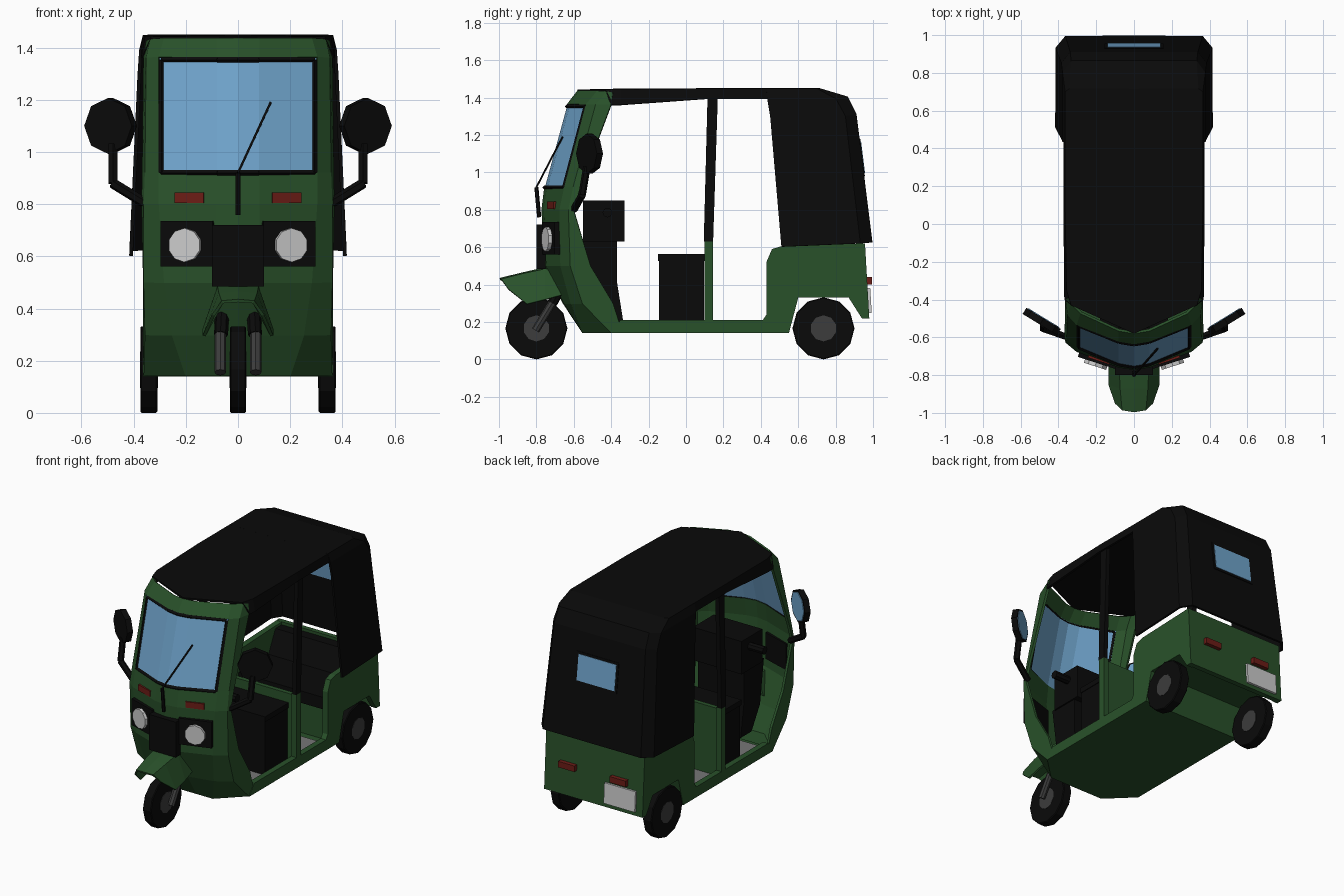
import bpy, bmesh, math
from mathutils import Vector, Matrix

if "Cube" in bpy.data.objects:
    bpy.data.objects.remove(bpy.data.objects["Cube"])


def material(name, rgb):
    m = bpy.data.materials.new(name)
    m.diffuse_color = (*rgb, 1)
    m.use_nodes = True
    m.node_tree.nodes["Principled BSDF"].inputs["Base Color"].default_value = m.diffuse_color
    return m


GREEN = material("green paint", (0.022, 0.083, 0.023))
BLACK = material("black", (0.003, 0.003, 0.003))
GLASS = material("glass", (0.16, 0.37, 0.60))
RED = material("red lens", (0.15, 0.012, 0.008))
LAMP = material("lamp", (0.55, 0.55, 0.55))
STEEL = material("steel", (0.045, 0.045, 0.045))
MAT_GREY = material("floor grey", (0.18, 0.18, 0.18))


def finish(name, bm, mat, mirror=False, thick=0):
    bmesh.ops.recalc_face_normals(bm, faces=bm.faces)
    me = bpy.data.meshes.new(name)
    bm.to_mesh(me)
    bm.free()
    me.materials.append(mat)
    ob = bpy.data.objects.new(name, me)
    bpy.context.collection.objects.link(ob)
    if mirror:
        ob.modifiers.new("mirror", 'MIRROR')
    if thick:
        s = ob.modifiers.new("thickness", 'SOLIDIFY')
        s.thickness, s.offset = thick, 0
    return ob


def loft(name, rows, mat, thick, skip=(), cap=None):
    """Half skin through rows of points, mirrored; cap = (row, centre point)."""
    bm = bmesh.new()
    vs = [[bm.verts.new(p) for p in r] for r in rows]
    for i in range(len(rows) - 1):
        for j in range(len(rows[0]) - 1):
            if (i, j) not in skip:
                bm.faces.new((vs[i][j], vs[i + 1][j], vs[i + 1][j + 1], vs[i][j + 1]))
    if cap:
        bm.faces.new(vs[cap[0]] + [bm.verts.new(cap[1])])
    return finish(name, bm, mat, True, thick)


def prism(name, yz, x0, x1, mat, mirror=False):
    bm = bmesh.new()
    f = bm.faces.new([bm.verts.new((x0, y, z)) for y, z in yz])
    ext = bmesh.ops.extrude_face_region(bm, geom=[f])["geom"]
    bmesh.ops.translate(bm, vec=(x1 - x0, 0, 0),
                        verts=[v for v in ext if isinstance(v, bmesh.types.BMVert)])
    return finish(name, bm, mat, mirror)


def box(name, c, size, mat, rz=0, rx=0, mirror=False):
    bm = bmesh.new()
    m = (Matrix.Translation(c) @ Matrix.Rotation(rz, 4, 'Z') @ Matrix.Rotation(rx, 4, 'X')
         @ Matrix.Diagonal((*size, 1)))
    bmesh.ops.create_cube(bm, size=1, matrix=m)
    return finish(name, bm, mat, mirror)


def rod(name, pts, r, mat, sides=6, mirror=False):
    """Straight cylinders through a list of points."""
    bm = bmesh.new()
    for a, b in zip(pts, pts[1:]):
        a, b = Vector(a), Vector(b)
        m = Matrix.Translation((a + b) / 2) @ (b - a).to_track_quat('Z', 'Y').to_matrix().to_4x4()
        bmesh.ops.create_cone(bm, cap_ends=True, segments=sides, radius1=r, radius2=r,
                              depth=(b - a).length, matrix=m)
    return finish(name, bm, mat, mirror)


def wheel(name, x, y, w, mirror):
    t = rod(name + "_tyre", [(x - w / 2, y, .166), (x + w / 2, y, .166)], .166, BLACK, 12, mirror)
    b = t.modifiers.new("bevel", 'BEVEL')
    b.width, b.segments, b.limit_method, b.angle_limit = .005, 1, 'ANGLE', math.radians(60)
    rod(name + "_hub", [(x - w / 2 - .002, y, .166), (x + w / 2 + .002, y, .166)], .07, STEEL, 10, mirror)


def blunt(row):
    """Soften the centre crease of a vee-shaped row with one extra point."""
    (_, y, z), rest = row[0], row[1:]
    return [(0, y, z), (.08, y + .13 * (rest[0][1] - y), z)] + rest


# Front shell with windscreen opening
loft("front_shell", [blunt(r) for r in (
    [(0, -.575, 1.432), (.28, -.47, 1.432), (.33, -.42, 1.43), (.345, -.39, 1.425)],
    [(0, -.63, 1.36), (.30, -.53, 1.36), (.345, -.48, 1.36), (.355, -.40, 1.36)],
    [(0, -.75, .92), (.30, -.645, .92), (.35, -.60, .92), (.36, -.565, .92)],
    [(0, -.765, .80), (.30, -.67, .80), (.355, -.625, .80), (.362, -.60, .80)],
    [(0, -.75, .50), (.28, -.665, .50), (.355, -.615, .50), (.356, -.51, .50)],
    [(0, -.65, .30), (.25, -.61, .30), (.35, -.55, .30), (.356, -.39, .30)],
    [(0, -.55, .148), (.20, -.55, .148), (.356, -.40, .148), (.356, -.34, .148)],
)], GREEN, .016, skip={(1, 0), (1, 1)}, cap=(6, (0, -.34, .148)))

# Windscreen, rubber frame and wiper
top = blunt([(0, -.63, 1.36), (.30, -.53, 1.36)])
low = blunt([(0, -.75, .92), (.30, -.645, .92)])
loft("windscreen", [top, low], GLASS, .008)
inset = [(x * .975, y - .006, z - .007) for x, y, z in top] + \
        [(x * .975, y - .006, z - .001) for x, y, z in reversed(low)]
rod("windscreen_frame", inset, .012, BLACK, 4, True)
rod("wiper_post", [(0, -.785, .76), (0, -.80, .92)], .011, BLACK)
rod("wiper_arm", [(0, -.80, .92), (.125, -.66, 1.19)], .006, BLACK, 4)

# Lamp panel, headlights and indicators follow the vee of the nose
V = math.radians(18)
n = Vector((math.sin(V), -math.cos(V), 0))
box("lamp_panel", (.19, -.712, .648), (.21, .05, .175), BLACK, V, mirror=True)
box("nose_grille", (0, -.775, .602), (.20, .05, .236), BLACK)
c = Vector((.197, -.725, .643))
rod("headlight", [c, c + n * .03], .065, LAMP, 10, True)
box("indicator", (.185, -.717, .825), (.118, .018, .04), RED, V, mirror=True)

# Side mirrors
rod("mirror_stalk", [(.35, -.60, .80), (.48, -.555, .88), (.48, -.53, 1.03)], .02, BLACK, 6, True)
c, d = Vector((.488, -.515, 1.10)), Vector((-.52, .85, 0)).normalized()
rod("mirror_housing", [c - d * .02, c + d * .018], .107, BLACK, 8, True)
rod("mirror_glass", [c + d * .016, c + d * .022], .096, GLASS, 8, True)

# Front wheel, fork and mudguard
wheel("front_wheel", 0, -.80, .062, False)
rod("fork_leg", [(.068, -.805, .155), (.068, -.71, .31)], .022, STEEL, 8, True)
rod("fork_top", [(.065, -.715, .30), (.06, -.66, .40)], .027, BLACK, 8, True)
loft("front_mudguard", [
    [(0, -.995, .43), (.06, -.985, .425), (.095, -.95, .375)],
    [(0, -.87, .46), (.07, -.87, .455), (.13, -.85, .295)],
    [(0, -.75, .488), (.075, -.75, .48), (.13, -.75, .32)],
    [(0, -.64, .475), (.075, -.64, .47), (.12, -.64, .35)],
], GREEN, .012)

# Lower body: side panels with sills and wheel arches, floor, tail
prism("side_panel", [(-.40, .14), (.55, .14), (.60, .33), (.87, .33), (.94, .22), (.98, .22), (.957, .62),
                     (.51, .605), (.46, .59), (.43, .52), (.43, .24), (.41, .21), (-.35, .21)],
      .325, .364, GREEN, True)
prism("floor_pan", [(-.40, .14), (.55, .14), (.60, .33), (.95, .33), (.95, .35), (.58, .35),
                    (.53, .16), (-.40, .16)], -.35, .35, GREEN)
prism("tail_panel", [(.98, .22), (.957, .62), (.925, .62), (.945, .22)], -.364, .364, GREEN)
box("floor_mat", (0, .04, .165), (.65, .80, .01), MAT_GREY)

# Door pillars and the partition behind the driver
prism("pillar_lower", [(.10, .20), (.145, .20), (.145, .63), (.10, .63)], .325, .364, GREEN, True)
prism("pillar_upper", [(.095, .63), (.145, .63), (.17, 1.40), (.115, 1.40)], .335, .364, BLACK, True)
box("partition", (0, .122, .39), (.66, .03, .46), GREEN)

# Rear wheels
wheel("rear_wheel", .342, .735, .065, True)

# Fabric roof and rear canopy
loft("roof", [
    [(0, -.58, 1.436), (.33, -.43, 1.436), (.362, -.40, 1.36)],
    [(0, -.35, 1.441), (.352, -.35, 1.438), (.364, -.35, 1.36)],
    [(0, .10, 1.443), (.36, .10, 1.443), (.366, .10, 1.392)],
    [(0, .45, 1.443), (.36, .45, 1.443), (.367, .45, 1.392)],
], BLACK, .014)
loft("rear_canopy", [
    [(.360, .43, 1.443), (.360, .70, 1.443), (.34, .715, 1.443), (0, .715, 1.443)],
    [(.372, .435, 1.39), (.372, .80, 1.39), (.33, .86, 1.40), (0, .86, 1.40)],
    [(.378, .45, 1.30), (.378, .85, 1.30), (.335, .905, 1.31), (0, .905, 1.31)],
    [(.41, .51, .602), (.41, .93, .62), (.36, .99, .625), (0, .99, .625)],
], BLACK, .014, cap=(0, (0, .43, 1.443)))
tilt = math.atan2(.085, .68)
box("rear_window_frame", (0, .934, 1.08), (.31, .020, .20), BLACK, rx=tilt)
box("rear_window", (0, .934, 1.08), (.28, .026, .17), GLASS, rx=tilt)

# Tail lights and plate
box("tail_light", (.19, .980, .42), (.12, .03, .04), RED, mirror=True)
box("number_plate", (-.20, .981, .315), (.23, .016, .135), LAMP, rx=.06)

# Dashboard, steering column and handlebar
box("dashboard", (0, -.44, .74), (.36, .22, .22), BLACK)
prism("steering_column", [(-.58, .64), (-.37, .64), (-.37, .42), (-.335, .20), (-.45, .20), (-.54, .35)],
      -.17, .17, BLACK)
rod("handlebar", [(-.29, -.42, .785), (.29, -.42, .785)], .026, BLACK, 8)

# Seats
box("driver_seat_base", (0, -.025, .355), (.60, .24, .38), BLACK)
box("driver_seat_cushion", (0, -.025, .545), (.61, .25, .035), BLACK)
prism("rear_seat_base", [(.50, .16), (.53, .16), (.60, .34), (.92, .34), (.92, .38), (.50, .38)],
      -.325, .325, GREEN)
box("rear_seat_cushion", (0, .69, .415), (.65, .44, .08), BLACK)
prism("rear_seat_back", [(.78, .44), (.93, .44), (.93, .60), (.86, .60)], -.325, .325, BLACK)
